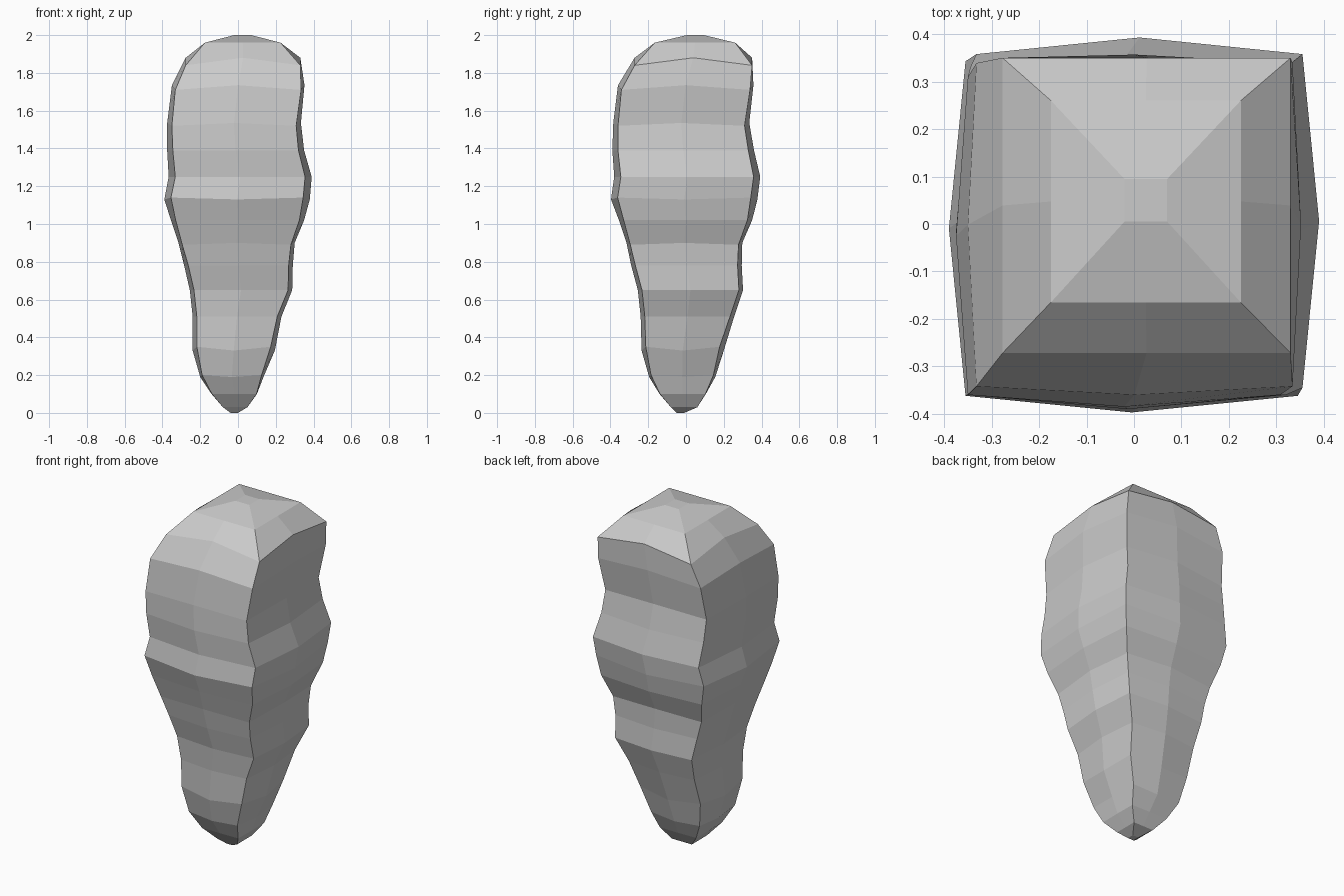
import bpy, bmesh

# Cross-sections: z, left, right, front, back (at mid-sides), bulge, mid-side lift
RINGS = [
    (0.00, -.04, .00, -.05, -.01, .00, .00),
    (0.03, -.08, .05, -.08, .06, .00, .00),
    (0.10, -.14, .10, -.14, .105, .002, .00),
    (0.20, -.20, .135, -.195, .155, .01, -.01),
    (0.35, -.24, .195, -.235, .20, .022, -.02),
    (0.51, -.24, .23, -.24, .255, .022, .00),
    (0.65, -.255, .287, -.255, .302, .022, .00),
    (0.78, -.285, .29, -.29, .295, .022, .00),
    (0.89, -.315, .30, -.315, .298, .02, .01),
    (1.02, -.355, .35, -.355, .35, .025, .00),
    (1.14, -.39, .38, -.397, .378, .035, -.01),
    (1.25, -.367, .39, -.38, .393, .035, .00),
    (1.39, -.375, .35, -.39, .36, .03, .00),
    (1.52, -.375, .333, -.385, .335, .025, .015),
    (1.71, -.35, .352, -.36, .357, .018, .025),
    (1.84, -.277, .33, -.272, .35, .00, .04),
    (1.96, -.175, .225, -.165, .26, .00, .00),
    (2.00, -.02, .07, .005, .095, .00, .00),
]


def ring_points(z, x0, x1, y0, y1, b, lift):
    """Bulged square: corners pulled in, mid-sides pushed out."""
    mx, my = (x0 + x1) / 2, (y0 + y1) / 2
    a0, a1, c0, c1 = x0 + b, x1 - b, y0 + b, y1 - b
    zm = z + lift
    return [(a0, c0, z), (mx, y0, zm), (a1, c0, z), (x1, my, zm),
            (a1, c1, z), (mx, y1, zm), (a0, c1, z), (x0, my, zm)]


# Faceted stone body, lofted through the sections
bm = bmesh.new()
loops = [[bm.verts.new(p) for p in ring_points(*r)] for r in RINGS]
for low, high in zip(loops, loops[1:]):
    for i in range(8):
        j = (i + 1) % 8
        bm.faces.new((low[i], low[j], high[j], high[i]))
bm.faces.new(loops[0][::-1])
bm.faces.new(loops[-1])
bmesh.ops.recalc_face_normals(bm, faces=bm.faces)

mesh = bpy.data.meshes.new("tapered_rock")
bm.to_mesh(mesh)
bm.free()
bpy.context.collection.objects.link(bpy.data.objects.new("tapered_rock", mesh))
